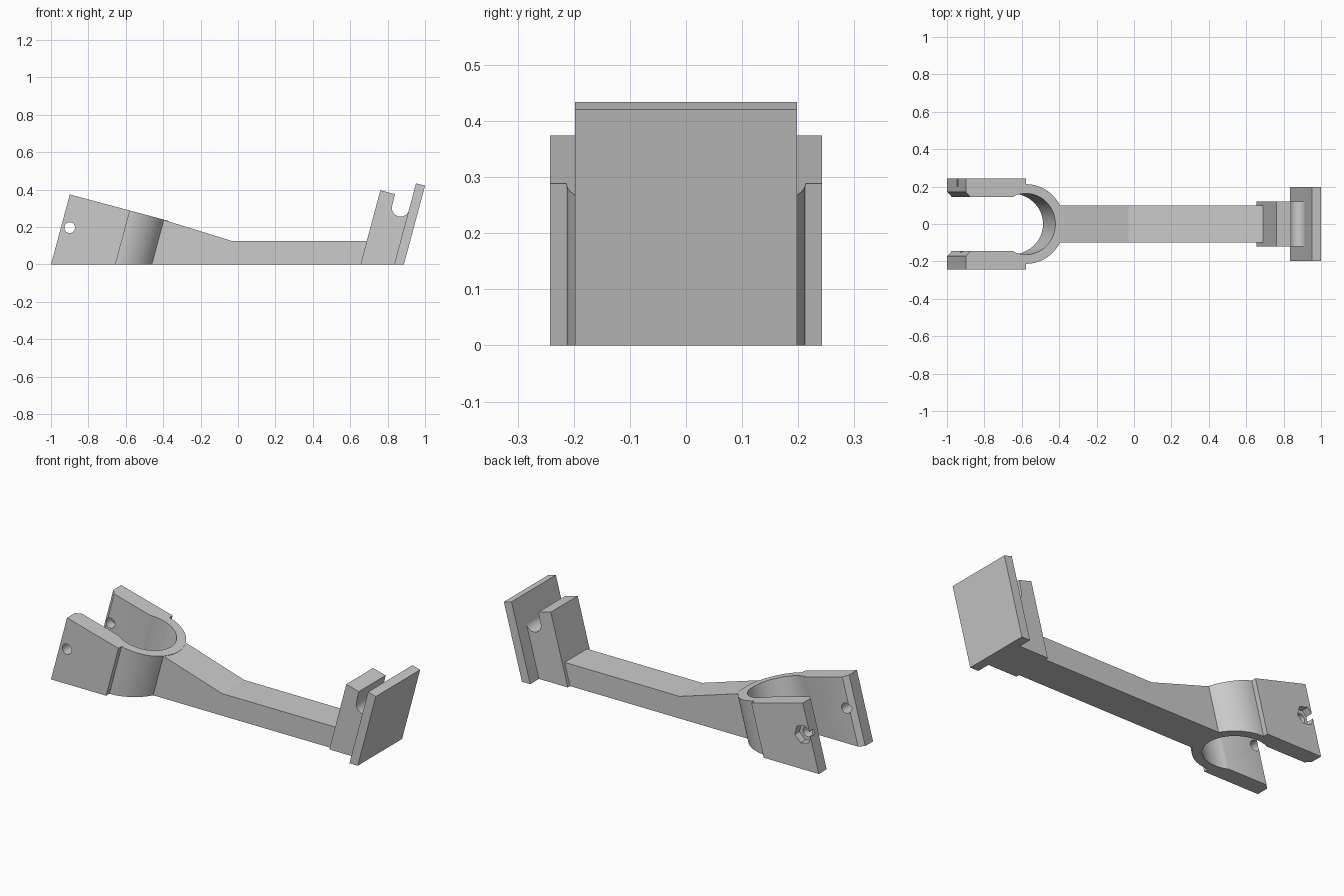
import bpy
import bmesh
from math import radians, sin, cos, asin, sqrt, pi
from mathutils import Matrix, Vector

old = bpy.data.objects.get("Cube")
if old:
    bpy.data.objects.remove(old, do_unlink=True)

TILT = radians(15)

grey = bpy.data.materials.new("plain grey")
grey.use_nodes = True
COLOUR = (0.6, 0.6, 0.6, 1)
grey.diffuse_color = COLOUR
grey.node_tree.nodes["Principled BSDF"].inputs["Base Color"].default_value = COLOUR


def arc(cx, cy, r, a0, a1, n):
    """Points along a circular arc, angles in radians."""
    steps = [a0 + (a1 - a0) * i / n for i in range(n + 1)]
    return [(cx + r * cos(a), cy + r * sin(a)) for a in steps]


def make_object(name, bm):
    bmesh.ops.recalc_face_normals(bm, faces=bm.faces)
    mesh = bpy.data.meshes.new(name)
    bm.to_mesh(mesh)
    bm.free()
    mesh.materials.append(grey)
    ob = bpy.data.objects.new(name, mesh)
    bpy.context.collection.objects.link(ob)
    return ob


def extrude(points, offset):
    """Fill a closed outline of 3D points and extrude it by an offset."""
    bm = bmesh.new()
    face = bm.faces.new([bm.verts.new(p) for p in points])
    new = bmesh.ops.extrude_face_region(bm, geom=[face])["geom"]
    verts = [v for v in new if isinstance(v, bmesh.types.BMVert)]
    bmesh.ops.translate(bm, verts=verts, vec=offset)
    return bm


def side_profile(name, points, y0, y1):
    """Solid from an x-z outline spanning y0 to y1."""
    return make_object(name, extrude([(x, y0, z) for x, z in points], (0, y1 - y0, 0)))


def smooth(ob):
    bpy.ops.object.select_all(action='DESELECT')
    ob.select_set(True)
    bpy.context.view_layer.objects.active = ob
    bpy.ops.object.shade_smooth_by_angle(angle=radians(30))


# Clamp: open ring with two jaws, drawn in the tilted plane
R_OUT, R_IN, JAW_IN, JAW_OUT, END = 0.213, 0.163, 0.145, 0.242, -0.333
a = pi - asin(JAW_IN / R_IN)
outline = [(END, JAW_OUT), (0, JAW_OUT)]
outline += arc(0, 0, R_OUT, pi / 2, -pi / 2, 40)
outline += [(0, -JAW_OUT), (END, -JAW_OUT), (END, -0.172), (END + 0.025, -JAW_IN)]
outline += arc(0, 0, R_IN, -a, a, 48)
outline += [(END + 0.025, JAW_IN), (END, 0.172)]
bm = extrude([(u, y, -0.14) for u, y in outline], (0, 0, 0.4385))
bm.transform(Matrix.Translation((-0.655, 0, 0)) @ Matrix.Rotation(TILT, 4, 'Y'))
# Trim the clamp flat at the ground
cut = bmesh.ops.bisect_plane(bm, geom=bm.verts[:] + bm.edges[:] + bm.faces[:],
                             plane_co=(0, 0, 0), plane_no=(0, 0, 1), clear_inner=True)
rim = [e for e in cut["geom_cut"] if isinstance(e, bmesh.types.BMEdge)]
bmesh.ops.contextual_create(bm, geom=rim)
clamp = make_object("clamp", bm)

# Bolt hole through both jaws and hexagonal nut pocket in the left jaw
BOLT = (-0.9, 0.197)
hole = side_profile("bolt_hole_cutter", arc(*BOLT, 0.029, 0, 2 * pi, 24)[:-1], -0.4, 0.4)
pocket = side_profile("nut_pocket_cutter",
                      arc(*BOLT, 0.053, -TILT, 2 * pi - TILT, 6)[:-1], 0.2, 0.3)
for cutter in (hole, pocket):
    mod = clamp.modifiers.new("cut", 'BOOLEAN')
    mod.operation = 'DIFFERENCE'
    mod.solver = 'EXACT'
    mod.object = cutter
deps = bpy.context.evaluated_depsgraph_get()
result = bpy.data.meshes.new_from_object(clamp.evaluated_get(deps))
clamp.modifiers.clear()
clamp.data = result
for cutter in (hole, pocket):
    bpy.data.objects.remove(cutter, do_unlink=True)
smooth(clamp)

# Arm: level bar rising toward the clamp
side_profile("arm", [(-0.474, 0), (-0.409, 0.242), (-0.03, 0.125),
                     (0.72, 0.125), (0.69, 0)], -0.1, 0.1)

# Hook block with a rounded slot, against the end plate
slot = arc(0.869, 0.302, 0.046, pi - TILT, 2 * pi - TILT, 24)
hook = side_profile("hook_block", [(0.655, 0), (0.761, 0.397), (0.839, 0.376)]
                    + slot + [(0.93, 0.29), (0.86, 0)], -0.12, 0.12)
smooth(hook)

# End plate
side_profile("end_plate", [(0.835, 0), (0.952, 0.434), (1, 0.421), (0.887, 0)], -0.198, 0.198)
